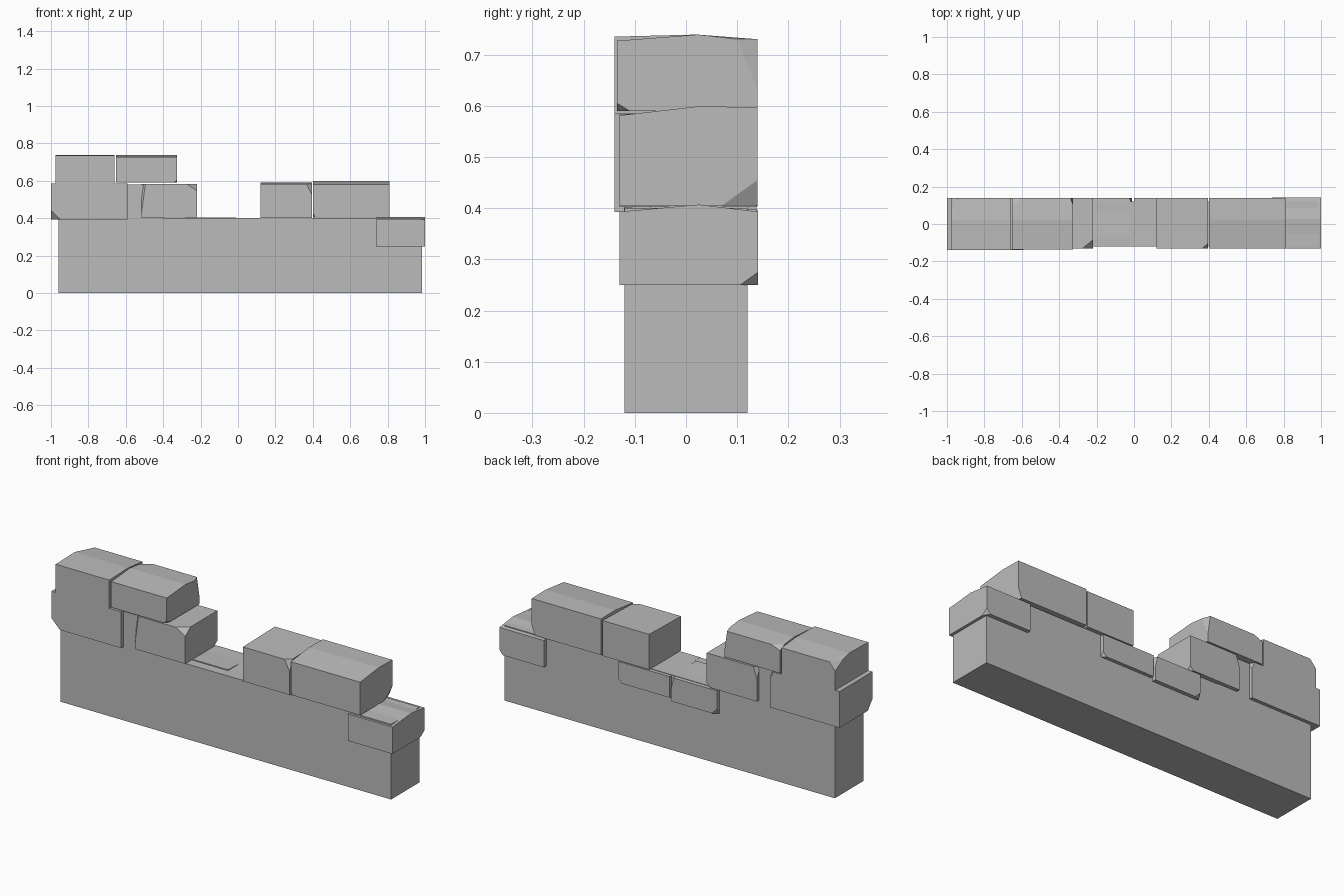
import bpy
import bmesh

cube = bpy.data.objects.get("Cube")
if cube:
    bpy.data.objects.remove(cube, do_unlink=True)

stone = bpy.data.materials.new("grey_stone")
stone.use_nodes = True
GREY = (0.5, 0.5, 0.5, 1)
stone.diffuse_color = GREY
stone.node_tree.nodes["Principled BSDF"].inputs["Base Color"].default_value = GREY


def block(name, x, y, z, crown=0.0, front=0.0, back=0.0, cuts=None):
    """Hewn block: a box with chipped corners and a slightly crowned top.
    x, y, z are (low, high); front and back drop the top edges;
    cuts maps corner signs such as '+-+' to chip sizes along x, y, z."""
    cuts = cuts or {}
    points = []
    for i, sx in enumerate("-+"):
        for j, sy in enumerate("-+"):
            for k, sz in enumerate("-+"):
                p = [x[i], y[j], z[k]]
                if k:
                    p[2] -= back if j else front
                chip = cuts.get(sx + sy + sz)
                if not chip:
                    points.append(p)
                    continue
                # replace the corner by one point along each edge
                for axis, side in enumerate((i, j, k)):
                    q = list(p)
                    q[axis] += -chip[axis] if side else chip[axis]
                    points.append(q)
        if crown:
            points.append([x[i], (y[0] + y[1]) / 2 + 0.02, z[1] + crown])

    bm = bmesh.new()
    for p in points:
        bm.verts.new(p)
    bmesh.ops.remove_doubles(bm, verts=bm.verts, dist=0.0005)
    hull = bmesh.ops.convex_hull(bm, input=bm.verts)
    loose = {v for v in hull["geom_interior"] if isinstance(v, bmesh.types.BMVert)}
    bmesh.ops.delete(bm, geom=list(loose), context='VERTS')
    bmesh.ops.dissolve_limit(bm, angle_limit=0.01, verts=bm.verts, edges=bm.edges)
    bmesh.ops.recalc_face_normals(bm, faces=bm.faces)
    mesh = bpy.data.meshes.new(name)
    bm.to_mesh(mesh)
    bm.free()
    mesh.materials.append(stone)
    obj = bpy.data.objects.new(name, mesh)
    bpy.context.collection.objects.link(obj)
    return obj


# Plain wall core, with a raised part under the tall end
block("wall_core", (-0.96, 0.985), (-0.12, 0.12), (0, 0.4))
block("raised_core", (-0.94, -0.4), (-0.12, 0.12), (0.38, 0.58))

# Tall end, top course
block("top_outer_block", (-0.975, -0.66), (-0.14, 0.138), (0.585, 0.735),
      crown=0.004, back=0.008, cuts={"-++": (0.035, 0.07, 0.04)})
block("top_inner_block", (-0.652, -0.325), (-0.135, 0.14), (0.59, 0.735),
      crown=0.004, front=0.008, back=0.005,
      cuts={"+++": (0.015, 0.04, 0.1), "+--": (0.02, 0.025, 0.015),
            "-++": (0.05, 0.035, 0.02)})

# Tall end, middle course
block("middle_outer_block", (-1.0, -0.59), (-0.14, 0.138), (0.392, 0.585),
      cuts={"---": (0.05, 0.04, 0.05), "+++": (0.02, 0.03, 0.04)})
block("middle_inner_block", (-0.515, -0.22), (-0.13, 0.14), (0.403, 0.583),
      cuts={"+-+": (0.055, 0.045, 0.035), "--+": (0.02, 0.02, 0.15),
            "-++": (0.02, 0.03, 0.06), "++-": (0.02, 0.03, 0.02)})

# Low middle, blocks bulging from the back
block("sunken_block_left", (0.0, 0.3), (-0.121, 0.138), (0.285, 0.401),
      back=0.004, cuts={"++-": (0.02, 0.02, 0.02)})
block("sunken_block_right", (-0.28, -0.01), (-0.07, 0.14), (0.27, 0.405),
      back=0.008, cuts={"-+-": (0.03, 0.015, 0.03), "+++": (0.015, 0.04, 0.06)})

# Short end
block("short_inner_block", (0.12, 0.395), (-0.13, 0.138), (0.402, 0.59),
      front=0.006, cuts={"+-+": (0.03, 0.025, 0.06)})
block("short_outer_block", (0.402, 0.81), (-0.13, 0.14), (0.405, 0.597),
      crown=0.002, front=0.016,
      cuts={"++-": (0.02, 0.07, 0.05), "---": (0.01, 0.02, 0.02)})
block("end_block", (0.738, 1.0), (-0.13, 0.141), (0.25, 0.405),
      crown=0.002, front=0.012, back=0.012,
      cuts={"---": (0.03, 0, 0.025), "-+-": (0.03, 0, 0.025),
            "++-": (0.02, 0.035, 0.025)})
